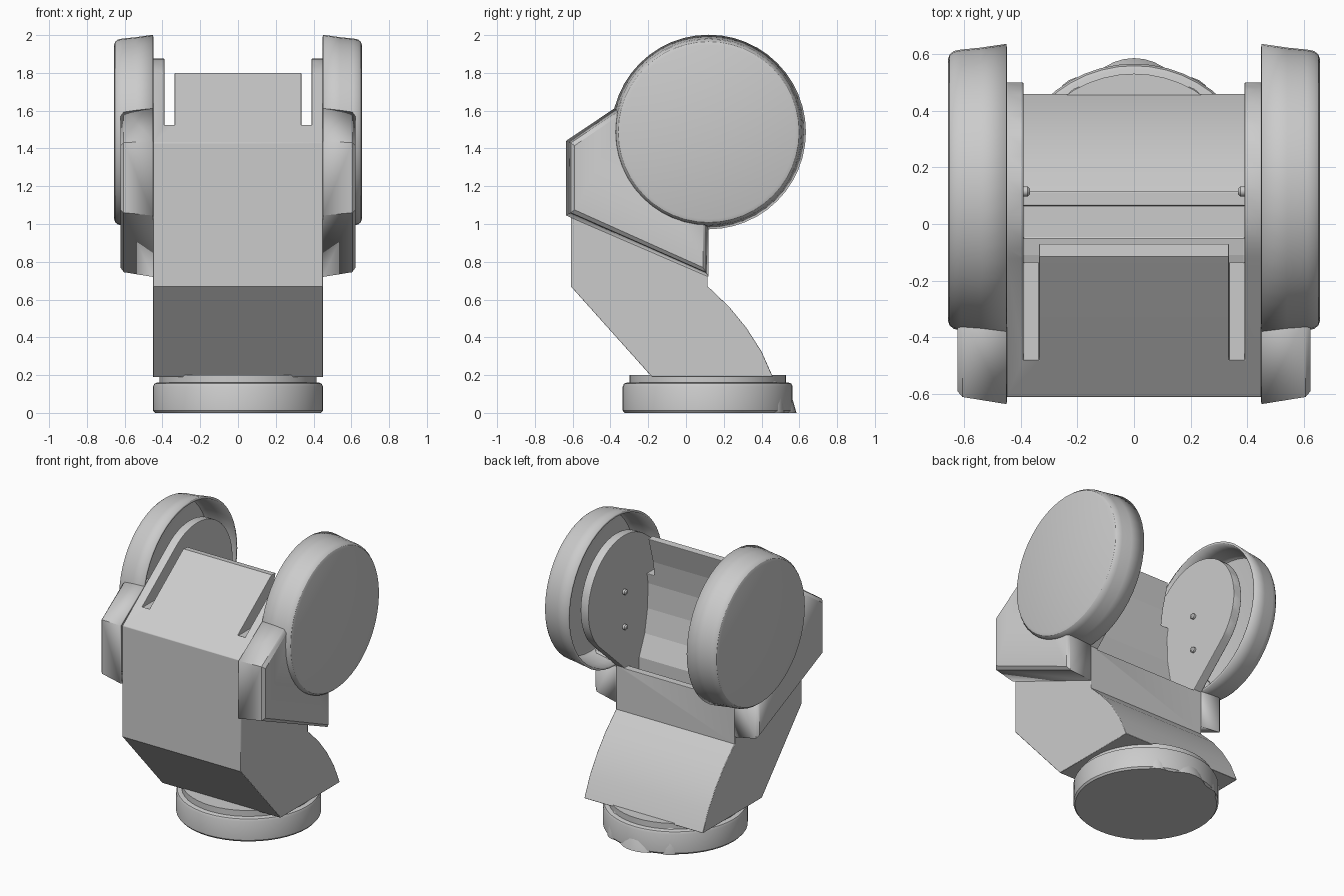
import bpy, bmesh, math

if "Cube" in bpy.data.objects:
    bpy.data.objects.remove(bpy.data.objects["Cube"])

CY, CZ = 0.115, 1.49  # joint axis in the y/z plane


def arc(r, a0, a1, n, cy=CY, cz=CZ):
    return [(cy + r * math.cos(math.radians(a0 + (a1 - a0) * i / n)),
             cz + r * math.sin(math.radians(a0 + (a1 - a0) * i / n))) for i in range(n + 1)]


def mesh_object(name, bm):
    bmesh.ops.recalc_face_normals(bm, faces=bm.faces)
    me = bpy.data.meshes.new(name)
    bm.to_mesh(me)
    bm.free()
    ob = bpy.data.objects.new(name, me)
    bpy.context.collection.objects.link(ob)
    return ob


def loft(name, loops, cap_start=True, cap_end=True, closed=True):
    """Skin a list of equal-length point loops."""
    bm = bmesh.new()
    rings = [[bm.verts.new(p) for p in lp] for lp in loops]
    n = len(rings[0])
    for a, b in zip(rings, rings[1:]):
        for i in range(n if closed else n - 1):
            j = (i + 1) % n
            bm.faces.new((a[i], a[j], b[j], b[i]))
    if cap_start:
        bm.faces.new(rings[0])
    if cap_end:
        bm.faces.new(rings[-1])
    return mesh_object(name, bm)


def prism(name, profile, x0, x1):
    return loft(name, [[(x, y, z) for y, z in profile] for x in (x0, x1)])


def turned(name, rings, cx, cy, n=48):
    """Vertical turned solid from (radius, z) rings."""
    return loft(name, [[(cx + r * math.cos(2 * math.pi * i / n),
                         cy + r * math.sin(2 * math.pi * i / n), z) for i in range(n)]
                       for r, z in rings])


def smooth(ob, angle=32):
    bpy.ops.object.select_all(action='DESELECT')
    ob.select_set(True)
    bpy.context.view_layer.objects.active = ob
    bpy.ops.object.shade_smooth_by_angle(angle=math.radians(angle))


def cut(ob, cutter):
    m = ob.modifiers.new("cut", 'BOOLEAN')
    m.operation, m.solver, m.object = 'DIFFERENCE', 'EXACT', cutter
    cutter.hide_render = True
    cutter.hide_set(True)


# Housing: side profile including the round ears
profile = [(-0.18, 0.19), (0.46, 0.19), (0.40, 0.325), (0.32, 0.45), (0.23, 0.56),
           (0.115, 0.67), (0.115, 0.97)]
profile += arc(0.385, -48, 128, 28)
profile += [(-0.61, 1.43), (-0.61, 0.67)]
housing = prism("housing", profile, -0.45, 0.45)

# Cavity between the ears, and slots beside the sloped front panel
cavity = [(-0.30, 2.1), (-0.13, 1.80), (-0.07, 1.795), (-0.12, 1.62), (-0.145, 1.45),
          (-0.14, 1.28), (-0.11, 1.12), (-0.05, 0.98), (-0.05, 0.88), (0.065, 0.88),
          (0.065, 0.965), (0.7, 0.965), (0.7, 2.1)]
cut(housing, prism("cavity_cutter", cavity, -0.39, 0.39))
slot = [(-0.48, 1.52), (0.1, 1.52), (0.1, 2.1), (-0.48, 2.1)]
for s in (-1, 1):
    cut(housing, prism("slot_cutter", slot, s * 0.335, s * 0.39))
bev = housing.modifiers.new("soft_edges", 'BEVEL')
bev.width, bev.segments = 0.014, 2
bev.limit_method, bev.angle_limit = 'ANGLE', math.radians(50)
smooth(housing)

# Side covers: hollow round shell with an angular lug, open towards the housing
for s, side in ((1, "right"), (-1, "left")):
    rings = [(0.515, 0.45), (0.502, 0.54), (0.495, 0.61), (0.49, 0.635),
             (0.478, 0.65), (0.46, 0.656)]
    disc = loft(side + "_cover_disc",
                [[(s * x, y, z) for y, z in arc(r, 0, 360 - 7.5, 47, 0.12, 1.487)]
                 for r, x in rings], cap_start=False)
    lug_loops = [
        (0.45, [(0.12, 1.02), (0.12, 0.72), (-0.635, 1.045), (-0.635, 1.44), (-0.33, 1.645)]),
        (0.605, [(0.105, 1.02), (0.105, 0.745), (-0.61, 1.06), (-0.61, 1.43), (-0.33, 1.615)]),
        (0.622, [(0.09, 1.02), (0.09, 0.77), (-0.59, 1.075), (-0.59, 1.415), (-0.32, 1.60)])]
    lug = loft(side + "_cover_lug", [[(s * x, y, z) for y, z in lp] for x, lp in lug_loops],
               cap_start=False, closed=False)
    for ob in (disc, lug):
        m = ob.modifiers.new("shell", 'SOLIDIFY')
        m.thickness, m.offset = 0.015, -1
        smooth(ob)

    # Small pins on the inner ear faces
    for k, (y, z) in enumerate([(0.115, 1.49), (0.115, 1.25)]):
        pin = loft("%s_ear_pin_%d" % (side, k + 1),
                   [[(s * x, py, pz) for py, pz in arc(r, 0, 330, 11, y, z)]
                    for r, x in ((0.018, 0.40), (0.018, 0.375), (0.01, 0.367))])
        smooth(pin)

# Base: round foot, neck and rear scallops
smooth(turned("base_foot", [(0.44, 0), (0.45, 0.012), (0.45, 0.14), (0.443, 0.155),
                            (0.43, 0.16)], 0, CY))
smooth(turned("base_neck", [(0.415, 0.15), (0.415, 0.20)], 0, CY))
smooth(turned("rear_scallop", [(0.185, 0), (0.165, 0.07), (0.10, 0.195)], 0, 0.40, 32))
for s, side in ((1, "right"), (-1, "left")):
    smooth(turned(side + "_rear_scallop", [(0.10, 0), (0.095, 0.09), (0.06, 0.17)],
                  s * 0.18, 0.42, 24))
